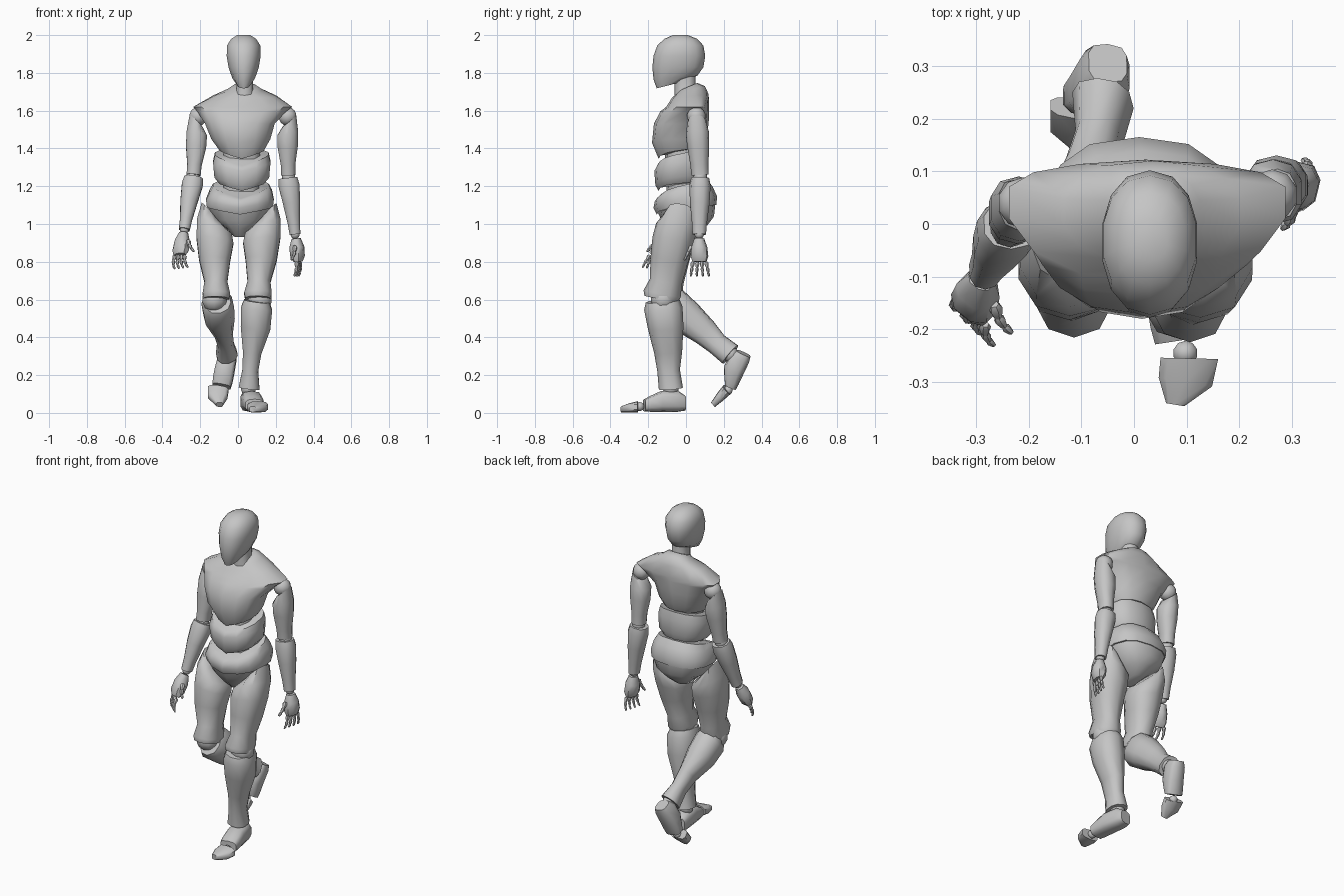
import bpy
import bmesh
import math
from mathutils import Vector

if "Cube" in bpy.data.objects:
    bpy.data.objects.remove(bpy.data.objects["Cube"])

grey = bpy.data.materials.new("plain grey")
grey.use_nodes = True
tone = (.56, .56, .56, 1)
grey.diffuse_color = tone
grey.node_tree.nodes["Principled BSDF"].inputs["Base Color"].default_value = tone
parts = []


def finish(name, bm):
    bmesh.ops.recalc_face_normals(bm, faces=bm.faces)
    mesh = bpy.data.meshes.new(name)
    bm.to_mesh(mesh)
    bm.free()
    mesh.materials.append(grey)
    part = bpy.data.objects.new(name, mesh)
    bpy.context.collection.objects.link(part)
    parts.append(part)


def skin(name, loops):
    """Bridge closed loops of points and cap both ends."""
    bm = bmesh.new()
    rows = [[bm.verts.new(p) for p in loop] for loop in loops]
    n = len(rows[0])
    for low, high in zip(rows, rows[1:]):
        for i in range(n):
            j = (i + 1) % n
            bm.faces.new((low[i], low[j], high[j], high[i]))
    bm.faces.new(rows[0])
    bm.faces.new(rows[-1])
    finish(name, bm)


def oval(n, power):
    """Unit outline, squarer as power falls."""
    for i in range(n):
        a = math.tau * (i + .5) / n
        c, s = math.cos(a), math.sin(a)
        yield (math.copysign(abs(c) ** power, c), math.copysign(abs(s) ** power, s))


def trunk(name, rings, n=14, power=.8, sweep=0):
    """Rings: z, centre x, half width, front y, back y, tilt, front dip.
    Sweep carries the outer sides of wide rings backward."""
    loops = []
    for z, cx, rx, front, back, tilt, dip in rings:
        cy, ry = (front + back) / 2, (back - front) / 2
        loops.append([(cx + rx * u, cy + ry * v + sweep * u ** 4 * (rx > .2),
                       z + tilt * v - dip * max(0, -v) * (1 - abs(u)))
                      for u, v in oval(n, power)])
    skin(name, loops)


def limb(name, start, end, rings, back=(0, 1, 0), side=1, n=10, power=.85):
    """Rings: fraction along, side shift, back shift, half width, half depth, slant."""
    p, q = Vector(start), Vector(end)
    d = (q - p).normalized()
    yv = Vector(back)
    yv = (yv - d * yv.dot(d)).normalized()
    xv = yv.cross(d)
    if xv.x < 0:
        xv = -xv
    xv = xv * side
    loops = []
    for t, ox, oy, rx, ry, slant in rings:
        c = p.lerp(q, t)
        loops.append([c + xv * (ox + rx * u) + yv * (oy + ry * v) - d * slant * u
                      for u, v in oval(n, power)])
    skin(name, loops)


def ball(name, centre, radius):
    bm = bmesh.new()
    bmesh.ops.create_uvsphere(bm, u_segments=10, v_segments=7, radius=radius)
    bmesh.ops.translate(bm, verts=bm.verts, vec=centre)
    finish(name, bm)


# Head and neck
trunk("head", [
    (1.738, .03, .035, -.155, .0, .02, 0),
    (1.775, .03, .062, -.172, .06, .01, 0),
    (1.83, .03, .082, -.178, .092, 0, 0),
    (1.89, .03, .092, -.172, .102, 0, 0),
    (1.945, .03, .09, -.152, .092, 0, 0),
    (1.98, .03, .068, -.115, .06, 0, 0),
    (2, .03, .035, -.07, .01, 0, 0)], power=.9)
trunk("neck", [
    (1.66, .035, .06, -.06, .06, .01, 0),
    (1.71, .035, .045, -.06, .05, 0, 0),
    (1.78, .035, .045, -.06, .05, 0, 0)], n=10)

# Torso
trunk("chest", [
    (1.39, .02, .118, -.145, .085, .015, .03),
    (1.45, .015, .16, -.18, .105, 0, .02),
    (1.53, .01, .188, -.17, .12, 0, 0),
    (1.595, .02, .24, -.137, .122, 0, 0),
    (1.62, .025, .268, -.105, .122, 0, 0),
    (1.677, .035, .172, -.075, .12, .01, 0),
    (1.71, .035, .092, -.05, .1, .02, 0),
    (1.727, .035, .065, -.035, .06, .02, 0)], power=.88, sweep=.035)
trunk("spine", [
    (1.05, .01, .09, -.09, .06, 0, 0),
    (1.25, .02, .1, -.11, .06, 0, 0),
    (1.45, .02, .1, -.11, .06, 0, 0)], n=10)
trunk("abdomen", [
    (1.215, .02, .12, -.145, .085, .01, .03),
    (1.25, .02, .148, -.162, .1, .015, .03),
    (1.33, .02, .155, -.168, .1, .02, .03),
    (1.372, .02, .145, -.15, .09, .025, .04)])
trunk("waist_belt", [
    (1.09, .01, .178, -.155, .16, .01, .03),
    (1.13, .01, .183, -.172, .165, .015, .03),
    (1.175, .015, .168, -.165, .14, .025, .03),
    (1.205, .015, .15, -.14, .11, .03, .04)])
trunk("pelvis", [
    (.94, .008, .035, -.06, .06, .01, 0),
    (.985, .008, .08, -.105, .115, .01, 0),
    (1.03, .008, .145, -.13, .148, .01, 0),
    (1.095, .008, .172, -.148, .155, .008, .03)])


def leg(label, side, hip, knee, ankle):
    limb(label + "_thigh", hip, knee, [
        (.0, .035, .0, .045, .075, .05),
        (.17, .008, -.005, .097, .11, .04),
        (.33, .004, -.01, .102, .11, .015),
        (.55, .003, -.01, .086, .1, 0),
        (.8, -.006, -.005, .063, .086, 0),
        (.94, -.01, -.012, .076, .1, 0),
        (1, -.01, -.012, .07, .09, 0)], side=side)
    ball(label + "_knee", knee, .068)
    limb(label + "_shin", knee, ankle, [
        (.02, -.014, -.004, .07, .09, 0),
        (.1, -.01, -.004, .086, .102, 0),
        (.32, -.003, .0, .082, .094, 0),
        (.6, -.004, .002, .051, .074, 0),
        (.8, -.002, -.004, .044, .06, 0),
        (1, .004, 0, .058, .064, 0)], side=side)
    ball(label + "_ankle", ankle, .042)


def foot(label, side, heel, sole, toe_root, toe_tip, up, toe_up):
    limb(label + "_foot", heel, sole, [
        (0, 0, .046, .038, .04, 0),
        (.16, 0, .055, .05, .055, 0),
        (.55, 0, .055, .054, .055, 0),
        (.8, 0, .042, .054, .042, 0),
        (.94, 0, .034, .05, .033, 0)], up, side, power=.65)
    joint = (Vector(sole) + Vector(toe_root)) / 2 + Vector(up).normalized() * .03
    ball(label + "_toe_joint", joint, .024)
    limb(label + "_toes", toe_root, toe_tip, [
        (0, 0, .031, .056, .03, .008),
        (.5, 0, .025, .053, .025, 0),
        (1, -.012, .018, .018, .016, 0)], toe_up, side, power=.65)


# Legs: the left one is planted, the right one trails
leg("left", 1, (.125, -.03, 1.06), (.115, -.12, .6), (.055, -.08, .13))
leg("right", -1, (-.115, -.03, 1.06), (-.125, -.11, .6), (-.055, .235, .31))
foot("left", 1, (.055, -.005, .006), (.09, -.235, .006),
     (.105, -.255, .001), (.09, -.345, .001), (0, 0, 1), (0, 0, 1))
foot("right", -1, (-.05, .347, .295), (-.09, .262, .115),
     (-.105, .238, .1), (-.11, .155, .03), (0, -.9, .4), (0, -.65, .75))


def arm(label, side, shoulder, elbow, wrist):
    ball(label + "_shoulder", shoulder, .05)
    limb(label + "_upper_arm", shoulder, elbow, [
        (.08, .01, 0, .038, .048, .03),
        (.28, 0, 0, .057, .062, .01),
        (.5, -.002, 0, .056, .058, 0),
        (.8, -.002, 0, .04, .048, 0),
        (.97, -.002, 0, .039, .046, 0)], side=side)
    ball(label + "_elbow", elbow, .037)
    limb(label + "_forearm", elbow, wrist, [
        (.02, -.004, 0, .052, .048, 0),
        (.15, -.003, 0, .058, .056, 0),
        (.45, 0, 0, .048, .052, 0),
        (.8, 0, 0, .034, .04, 0),
        (1, 0, 0, .03, .036, 0)], side=side)
    ball(label + "_wrist", wrist, .025)


def digit(name, base, along, curl, length, radius):
    """Three tapered segments that bend toward the palm."""
    p = Vector(base)
    for k in range(3):
        d = (along + curl * .4 * k).normalized()
        r = radius * (1 - .18 * k)
        q = p + d * length * (1 - .15 * k)
        limb(f"{name}_{k + 1}", p, q, [
            (0, 0, 0, r * .6, r * .6, 0),
            (.3, 0, 0, r, r, 0),
            (1, 0, 0, r * .6, r * .6, 0)], (.3, 1, .1), n=6, power=1)
        p = q


def hand(label, wrist, knuckles, thumb_way, curl):
    w, k = Vector(wrist), Vector(knuckles)
    across, curl = Vector(thumb_way).normalized(), Vector(curl)
    along = (k - w).normalized()
    limb(label + "_palm", w, k, [
        (.12, 0, 0, .024, .026, 0),
        (.45, 0, 0, .039, .042, 0),
        (.8, 0, 0, .037, .047, 0),
        (1, 0, 0, .022, .038, 0)], across, n=8)
    for i, finger in enumerate(("little", "ring", "middle", "index")):
        spread = across * (i - 1.5)
        digit(f"{label}_{finger}_finger", k + spread * .024,
              along + spread * .12, curl, .031, .012)
    digit(label + "_thumb", w.lerp(k, .4) + across * .042,
          along + across * .55, curl, .034, .014)


# Arms and hands
arm("left", 1, (.262, .055, 1.57), (.268, .075, 1.25), (.302, .07, .945))
arm("right", -1, (-.21, .04, 1.57), (-.238, .0, 1.25), (-.284, -.09, .97))
hand("left", (.306, .07, .94), (.318, .072, .8), (-.25, -1, 0), (-.6, 0, 0))
hand("right", (-.286, -.095, .965), (-.308, -.165, .835), (.7, -.7, 0), (.7, .2, 0))

# Smooth shading with crisp rims
bpy.ops.object.select_all(action='DESELECT')
for part in parts:
    part.select_set(True)
bpy.context.view_layer.objects.active = parts[0]
bpy.ops.object.shade_smooth_by_angle(angle=math.radians(48))
